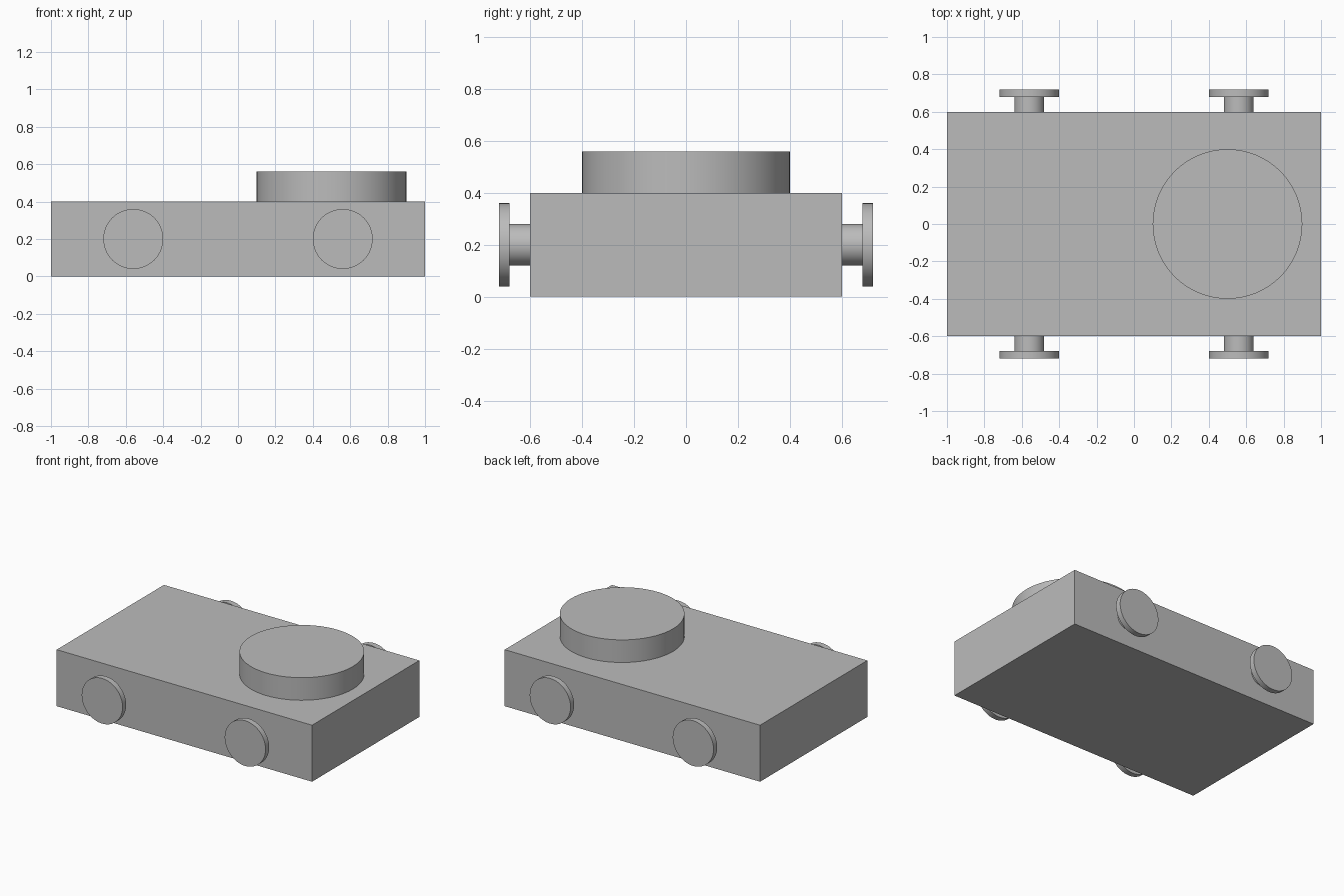
import bpy
import math

cube = bpy.data.objects.get("Cube")
if cube:
    bpy.data.objects.remove(cube, do_unlink=True)

# Single plain grey
grey = bpy.data.materials.new("plain_grey")
grey.use_nodes = True
colour = (0.5, 0.5, 0.5, 1.0)
grey.diffuse_color = colour
grey.node_tree.nodes["Principled BSDF"].inputs["Base Color"].default_value = colour


def finish(obj, name):
    obj.name = name
    obj.data.materials.append(grey)
    return obj


def cylinder(name, radius, depth, location, tilt=0.0):
    bpy.ops.mesh.primitive_cylinder_add(
        vertices=64, radius=radius, depth=depth,
        location=location, rotation=(tilt, 0, 0))
    bpy.ops.object.shade_smooth_by_angle(angle=math.radians(30))
    return finish(bpy.context.object, name)


# Body slab
bpy.ops.mesh.primitive_cube_add(size=1, location=(0, 0, 0.2))
body = finish(bpy.context.object, "body")
body.scale = (2.0, 1.2, 0.4)
bpy.ops.object.transform_apply(location=False, rotation=False, scale=True)

# Round turret on top, towards the left end
cylinder("turret", 0.4, 0.16, (0.5, 0, 0.48))

# Four wheels on short axle stubs
for side, y in (("front", -1), ("back", 1)):
    for end, x in (("right", -0.56), ("left", 0.56)):
        cylinder(f"{side}_{end}_axle", 0.08, 0.08, (x, y * 0.64, 0.2), math.pi / 2)
        cylinder(f"{side}_{end}_wheel", 0.16, 0.04, (x, y * 0.70, 0.2), math.pi / 2)
